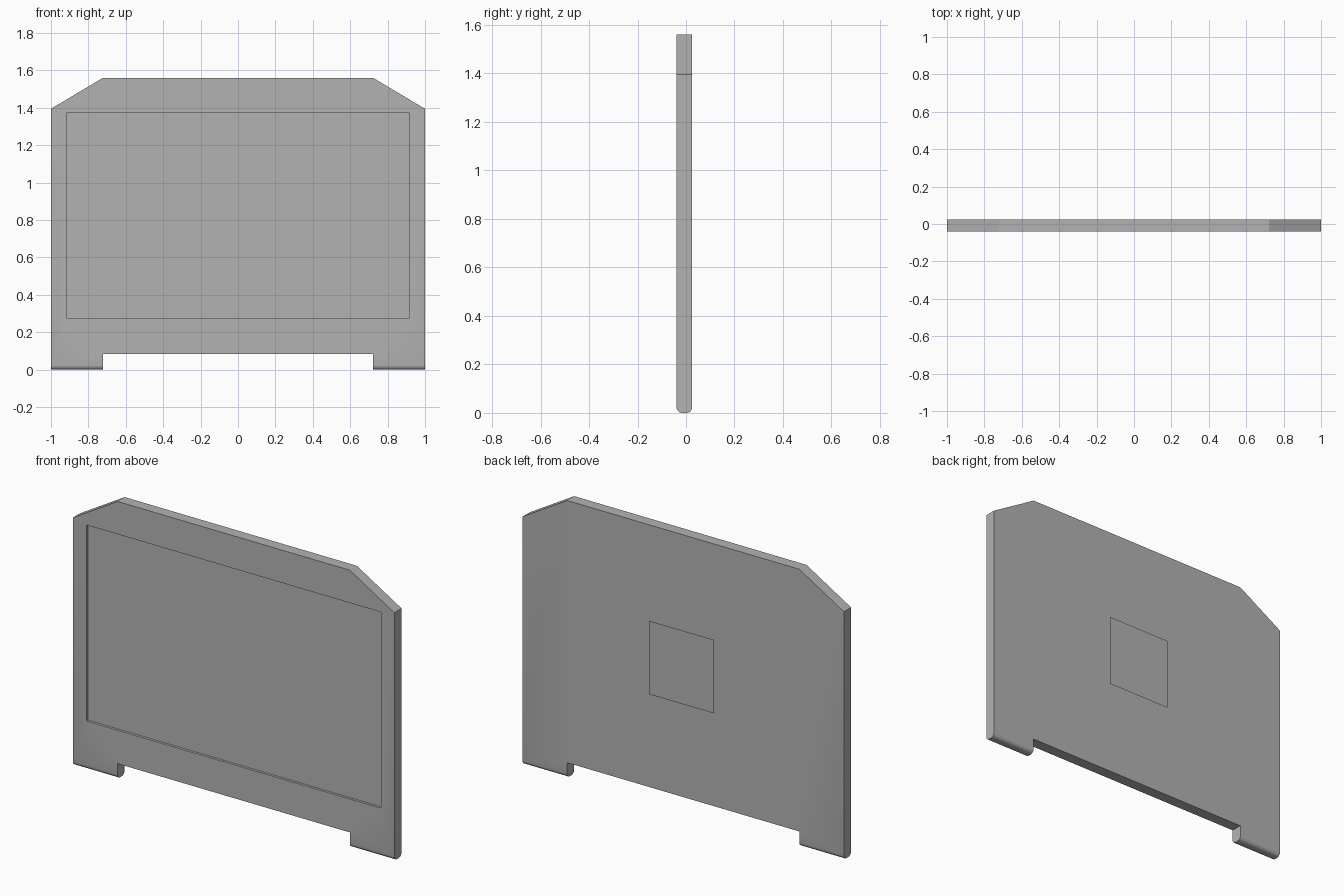
import bpy
import bmesh
from mathutils import Vector

cube = bpy.data.objects.get("Cube")
if cube:
    bpy.data.objects.remove(cube, do_unlink=True)

FRONT, BACK, DECAL = -0.039, 0.025, 0.039

# Single flat grey
grey = bpy.data.materials.new("plain_grey")
grey.use_nodes = True
colour = (0.45, 0.45, 0.45, 1)
grey.diffuse_color = colour
grey.node_tree.nodes["Principled BSDF"].inputs["Base Color"].default_value = colour


def make_object(name, bm):
    mesh = bpy.data.meshes.new(name)
    bm.to_mesh(mesh)
    bm.free()
    mesh.materials.append(grey)
    obj = bpy.data.objects.new(name, mesh)
    bpy.context.collection.objects.link(obj)
    return obj


def slab(outline, y0, y1):
    """Extrude an x-z outline from y0 to y1."""
    bm = bmesh.new()
    face = bm.faces.new([bm.verts.new((x, y0, z)) for x, z in outline])
    new = bmesh.ops.extrude_face_region(bm, geom=[face])["geom"]
    verts = [g for g in new if isinstance(g, bmesh.types.BMVert)]
    bmesh.ops.translate(bm, verts=verts, vec=Vector((0, y1 - y0, 0)))
    bmesh.ops.recalc_face_normals(bm, faces=bm.faces)
    return bm


def rectangle(half_width, z0, z1):
    return [(-half_width, z0), (half_width, z0), (half_width, z1), (-half_width, z1)]


# Lid panel: clipped top corners and two hinge feet at the bottom
half = [(0.723, 0.085), (0.723, 0), (1, 0), (1, 1.395), (0.723, 1.56)]
outline = half + [(-x, z) for x, z in reversed(half)]
bm = slab(outline, FRONT, BACK)

# Rounded undersides of the feet
foot_edges = [e for e in bm.edges
              if all(v.co.z < 0.001 for v in e.verts)
              and abs(e.verts[0].co.x - e.verts[1].co.x) > 0.1]
bmesh.ops.bevel(bm, geom=foot_edges, offset=0.023, segments=5,
                profile=0.5, affect='EDGES')
lid = make_object("lid_panel", bm)

# Shallow screen recess with slightly rounded corners
bm = slab(rectangle(0.917, 0.273, 1.376), FRONT - 0.05, FRONT + 0.014)
corners = [e for e in bm.edges
           if abs(e.verts[0].co.y - e.verts[1].co.y) > 0.01]
bmesh.ops.bevel(bm, geom=corners, offset=0.007, segments=3,
                profile=0.5, affect='EDGES')
cutter = make_object("screen_cutter", bm)
cutter.hide_render = True

recess = lid.modifiers.new("screen_recess", 'BOOLEAN')
recess.operation = 'DIFFERENCE'
recess.solver = 'EXACT'
recess.object = cutter
bpy.context.view_layer.objects.active = lid
lid.select_set(True)
bpy.ops.object.modifier_apply(modifier=recess.name)
bpy.data.objects.remove(cutter, do_unlink=True)
bpy.ops.object.shade_smooth_by_angle()

# Square badge panel standing just off the back
bm = bmesh.new()
bm.faces.new([bm.verts.new((x, DECAL, z))
              for x, z in reversed(rectangle(0.202, 0.615, 1.028))])
make_object("back_badge_panel", bm)
